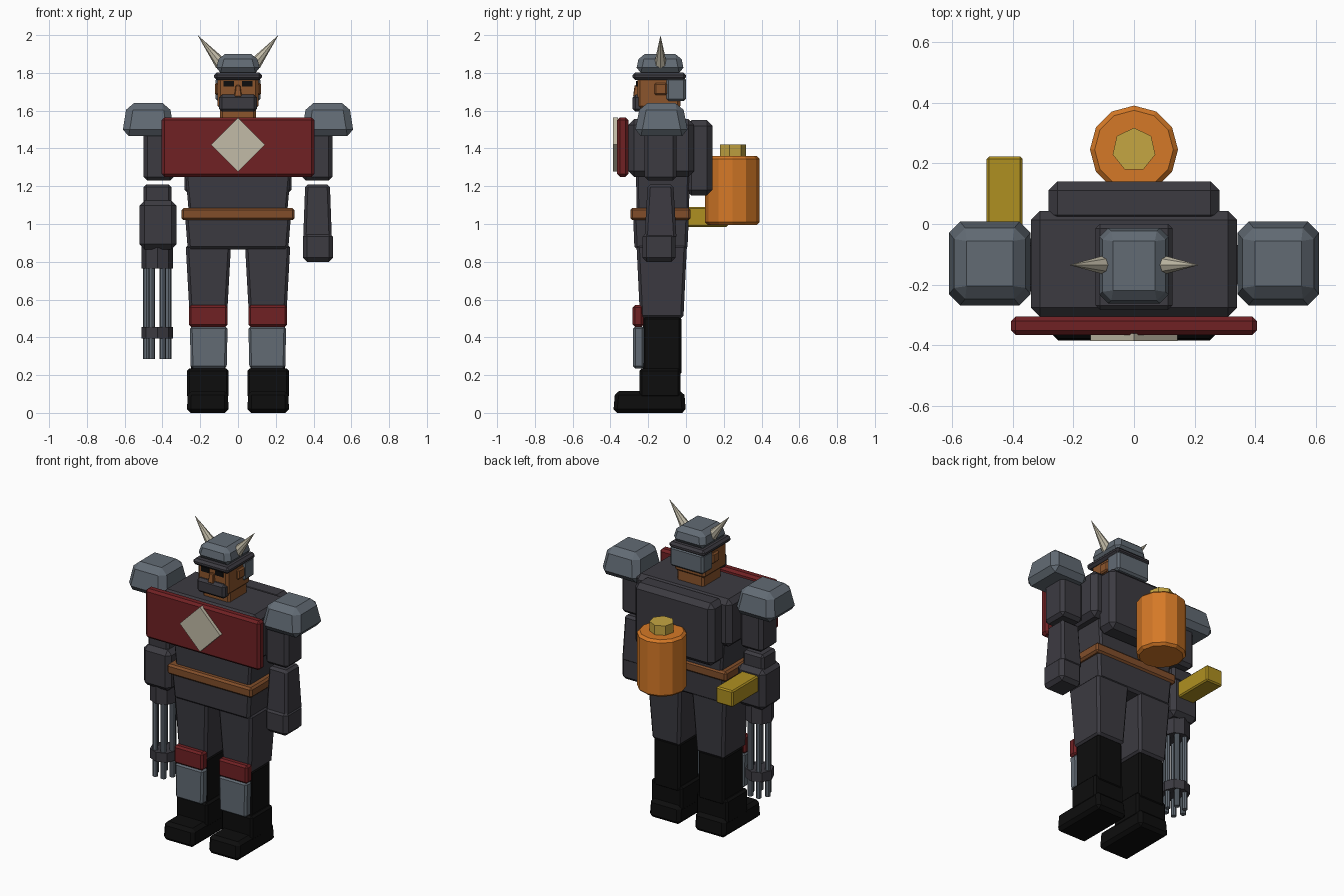
import bpy, bmesh, math
from mathutils import Vector, Matrix

if "Cube" in bpy.data.objects:
    bpy.data.objects.remove(bpy.data.objects["Cube"], do_unlink=True)


def material(name, r, g, b):
    mat = bpy.data.materials.new(name)
    mat.use_nodes = True
    mat.diffuse_color = (r, g, b, 1)
    shader = next(n for n in mat.node_tree.nodes if n.type == 'BSDF_PRINCIPLED')
    shader.inputs["Base Color"].default_value = (r, g, b, 1)
    return mat


charcoal = material("charcoal", .045, .043, .053)
red = material("dark red", .16, .015, .017)
steel = material("blue grey steel", .122, .147, .175)
orange = material("orange", .66, .19, .02)
yellow = material("mustard yellow", .43, .28, .015)
brass = material("brass", .56, .38, .055)
skin = material("brown skin", .26, .09, .025)
leather = material("belt leather", .22, .076, .023)
black = material("black", .004, .004, .004)
bone = material("bone", .54, .5, .39)


def finish(name, bm, mat, bevel):
    """Turn a bmesh into a flat-shaded object with optional chamfers."""
    bmesh.ops.recalc_face_normals(bm, faces=bm.faces)
    mesh = bpy.data.meshes.new(name)
    bm.to_mesh(mesh)
    bm.free()
    mesh.materials.append(mat)
    obj = bpy.data.objects.new(name, mesh)
    bpy.context.scene.collection.objects.link(obj)
    if bevel:
        mod = obj.modifiers.new("chamfer", 'BEVEL')
        mod.width = bevel
        mod.segments = 1
        mod.limit_method = 'ANGLE'
        mod.angle_limit = math.radians(40)
    return obj


def box(name, mat, x, y, z, bevel=.012, top=(1, 1), base=(1, 1)):
    """Box between x, y and z ranges; top and base scale the end faces."""
    bm = bmesh.new()
    bmesh.ops.create_cube(bm, size=1)
    for v in bm.verts:
        scale = top if v.co.z > 0 else base
        v.co.x = (x[0] + x[1]) / 2 + v.co.x * (x[1] - x[0]) * scale[0]
        v.co.y = (y[0] + y[1]) / 2 + v.co.y * (y[1] - y[0]) * scale[1]
        v.co.z = z[0] if v.co.z < 0 else z[1]
    return finish(name, bm, mat, bevel)


def block(name, mat, half, y, z, **options):
    """Box centred on the middle plane."""
    return box(name, mat, (-half, half), y, z, **options)


def pair(name, mat, x, y, z, **options):
    """Matching boxes on both sides."""
    box("left_" + name, mat, x, y, z, **options)
    box("right_" + name, mat, (-x[1], -x[0]), y, z, **options)


def rod(name, mat, start, end, radius, sides, tip=None, bevel=0):
    """Prism or cone from start to end."""
    start, end = Vector(start), Vector(end)
    axis = end - start
    bm = bmesh.new()
    bmesh.ops.create_cone(bm, cap_ends=True, segments=sides, radius1=radius,
                          radius2=radius if tip is None else tip, depth=axis.length)
    turn = Matrix() if axis.x == axis.y == 0 else axis.to_track_quat('Z', 'Y').to_matrix().to_4x4()
    bm.transform(Matrix.Translation((start + end) / 2) @ turn)
    return finish(name, bm, mat, bevel)


# Boots and legs
pair("foot", black, (.05, .27), (-.385, 0), (0, .115), bevel=.02, top=(.97, .95))
pair("ankle", black, (.05, .27), (-.245, -.03), (.08, .235))
pair("boot_shaft", black, (.065, .25), (-.228, -.025), (.2, .51))
pair("thigh", charcoal, (.037, .277), (-.262, .005), (.5, .89), bevel=.015, base=(.82, .86))
pair("knee_plate", red, (.055, .26), (-.282, -.225), (.455, .57))
pair("shin_plate", steel, (.055, .255), (-.28, -.22), (.235, .458), base=(.95, 1))

# Trunk
block("pelvis", charcoal, .28, (-.28, .015), (.865, 1.04), bevel=.015, base=(.95, .95))
block("belt", leather, .3, (-.295, .025), (1.02, 1.085))
block("abdomen", charcoal, .28, (-.265, .02), (1.06, 1.28), base=(.93, .97))
block("chest", charcoal, .34, (-.305, .043), (1.25, 1.555), bevel=.03)
block("chest_plate", red, .405, (-.365, -.305), (1.25, 1.565), bevel=.015)
rod("chest_diamond", bone, (0, -.36, 1.42), (0, -.386, 1.42), .143, 4)

# Backpack and fuel tank
block("backpack", charcoal, .282, (0, .14), (1.15, 1.55), bevel=.03)
tank_y = .245
rod("fuel_tank", orange, (0, tank_y, .995), (0, tank_y, 1.36), .145, 12, bevel=.015)
rod("tank_cap", brass, (0, tank_y, 1.35), (0, tank_y, 1.42), .072, 7)

# Shoulders and upper arms
pair("shoulder_pad", steel, (.335, .615), (-.275, .015), (1.465, 1.64), bevel=.036, top=(.8, .76))
pair("upper_arm", charcoal, (.34, .5), (-.22, -.05), (1.23, 1.5), bevel=.02)

# Left forearm and fist
box("left_forearm", charcoal, (.345, .497), (-.22, -.05), (.92, 1.21), top=(.86, .8), bevel=.015)
box("left_fist", charcoal, (.343, .503), (-.23, -.055), (.8, .955), bevel=.022)

# Right arm rotary gun
gun_x, gun_y = -.427, -.135
box("right_elbow", charcoal, (-.5, -.353), (-.205, -.065), (1.1, 1.21), bevel=.015)
box("gun_housing", charcoal, (-.522, -.325), (-.235, -.035), (.865, 1.125), bevel=.028)
rod("gun_collar", charcoal, (gun_x, gun_y, .765), (gun_x, gun_y, .88), .084, 8)
rod("barrel_clamp", charcoal, (gun_x, gun_y, .395), (gun_x, gun_y, .455), .084, 8)
for i in range(6):
    angle = math.tau * i / 6
    bx, by = gun_x + .058 * math.cos(angle), gun_y + .058 * math.sin(angle)
    rod(f"barrel_{i + 1}", steel, (bx, by, .285), (bx, by, .8), .017, 8)
box("ammo_box", yellow, (-.485, -.367), (-.06, .222), (.985, 1.09), bevel=.008)

# Head
block("neck", skin, .095, (-.225, -.04), (1.53, 1.65))
block("head", skin, .108, (-.258, -.03), (1.61, 1.79), bevel=.015)
block("nose", skin, .02, (-.28, -.24), (1.675, 1.735), top=(.6, .6), bevel=.004)
block("face_mask", charcoal, .1, (-.282, -.225), (1.595, 1.685), bevel=.015)
pair("eye", black, (.022, .078), (-.264, -.256), (1.727, 1.757), bevel=0)
pair("ear", skin, (.09, .122), (-.167, -.1), (1.683, 1.747), bevel=.008)
block("neck_guard", steel, .118, (-.105, 0), (1.65, 1.775))

# Helmet
block("helmet_brim", charcoal, .126, (-.283, 0), (1.762, 1.802), bevel=.014)
block("helmet", steel, .121, (-.267, -.008), (1.8, 1.9), bevel=.028, top=(.8, .84))
for side, label in ((1, "left"), (-1, "right")):
    rod(label + "_horn", bone, (side * .088, -.135, 1.845), (side * .214, -.135, 2), .034, 8, tip=0)
